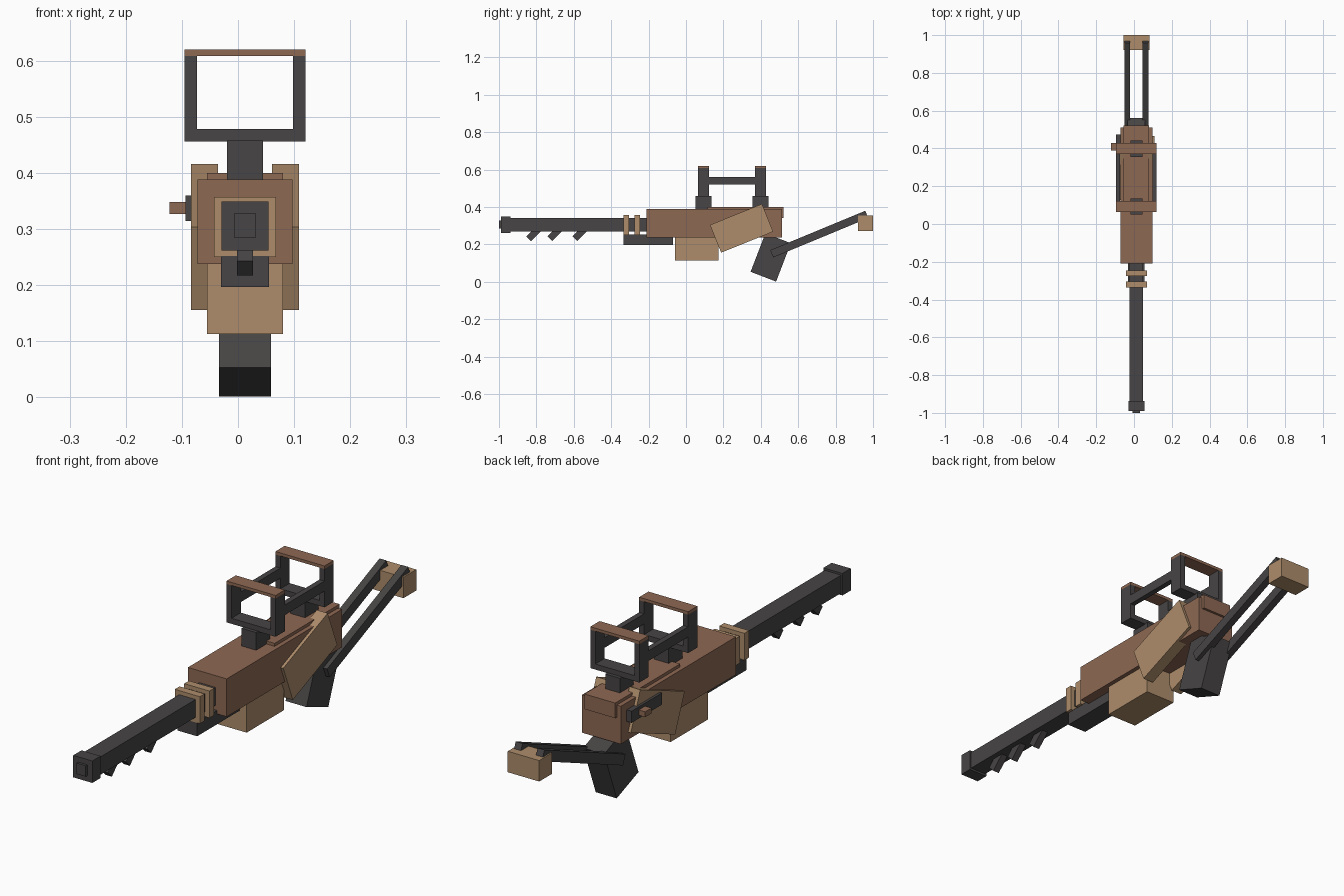
import bpy
from math import radians
from mathutils import Matrix
import bmesh

if "Cube" in bpy.data.objects:
    bpy.data.objects.remove(bpy.data.objects["Cube"])

CX = 0.0125  # centre line of the body


def material(name, color):
    m = bpy.data.materials.new(name)
    m.diffuse_color = color
    m.use_nodes = True
    m.node_tree.nodes["Principled BSDF"].inputs["Base Color"].default_value = color
    return m


brown = material("reddish brown", (0.27, 0.14, 0.087, 1))
tan = material("tan", (0.42, 0.265, 0.146, 1))
dark = material("dark grey", (0.063, 0.058, 0.058, 1))


def block(name, mat, center, size, tilt=0):
    """Box given by centre and size, tilted about the x axis in degrees."""
    mesh = bpy.data.meshes.new(name)
    bm = bmesh.new()
    bmesh.ops.create_cube(bm, size=1, matrix=Matrix.Diagonal((*size, 1)))
    bm.to_mesh(mesh)
    bm.free()
    ob = bpy.data.objects.new(name, mesh)
    ob.location = center
    ob.rotation_euler.x = radians(tilt)
    mesh.materials.append(mat)
    bpy.context.collection.objects.link(ob)
    return ob


def span(name, mat, width, y, z, x=CX):
    """Box given by its width around x and its ranges in y and z."""
    return block(name, mat, (x, sum(y) / 2, sum(z) / 2),
                 (width, y[1] - y[0], z[1] - z[0]))


# Body
span("receiver", brown, 0.17, (-0.21, 0.512), (0.238, 0.388))
span("receiver_lid", brown, 0.135, (0.115, 0.522), (0.34, 0.4))
span("magazine", tan, 0.135, (-0.06, 0.175), (0.113, 0.25))
span("fore_block", dark, 0.086, (-0.335, -0.07), (0.197, 0.252))

# Barrel
span("barrel", dark, 0.072, (-0.95, -0.2), (0.27, 0.341))
span("muzzle_block", dark, 0.084, (-0.99, -0.938), (0.262, 0.349))
span("muzzle_tip", dark, 0.04, (-1.0, -0.98), (0.285, 0.328))
for i, y in enumerate((-0.32, -0.261)):
    span(f"barrel_ring_{i + 1}", tan, 0.11, (y - 0.015, y + 0.015), (0.25, 0.357))
for i, y in enumerate((-0.809, -0.696, -0.563)):
    block(f"barrel_tooth_{i + 1}", dark, (CX, y, 0.262), (0.028, 0.09, 0.036), 45)

# Grip and stock
block("grip", dark, (CX, 0.453, 0.13), (0.092, 0.146, 0.22), -21)
span("butt_pad", tan, 0.138, (0.92, 1.0), (0.272, 0.355))

# Mirrored parts
for side, s in (("left", 1), ("right", -1)):
    block(f"stock_arm_{side}", dark, (CX + s * 0.048, 0.7125, 0.255),
          (0.03, 0.55, 0.042), 22.5)
    block(f"side_panel_{side}", tan, (CX + s * 0.0725, 0.297, 0.286),
          (0.048, 0.3, 0.16), 22)
    span(f"sight_rail_{side}", dark, 0.022, (0.11, 0.38), (0.52, 0.56), CX + s * 0.0965)

# Sight frames
for end, y in (("front", 0.093), ("rear", 0.399)):
    ys = (y - 0.029, y + 0.029)
    span(f"sight_mount_{end}", dark, 0.064, (y - 0.043, y + 0.043), (0.38, 0.458))
    span(f"sight_bottom_{end}", dark, 0.215, ys, (0.456, 0.478))
    span(f"sight_top_{end}", brown, 0.215, ys, (0.608, 0.62))
    for side, s in (("left", 1), ("right", -1)):
        span(f"sight_post_{side}_{end}", dark, 0.022, ys, (0.478, 0.608), CX + s * 0.0965)

# Bolt on the right side
span("bolt_slide", dark, 0.024, (0.285, 0.475), (0.314, 0.36), -0.082)
span("bolt_knob", brown, 0.032, (0.39, 0.43), (0.327, 0.348), -0.106)
